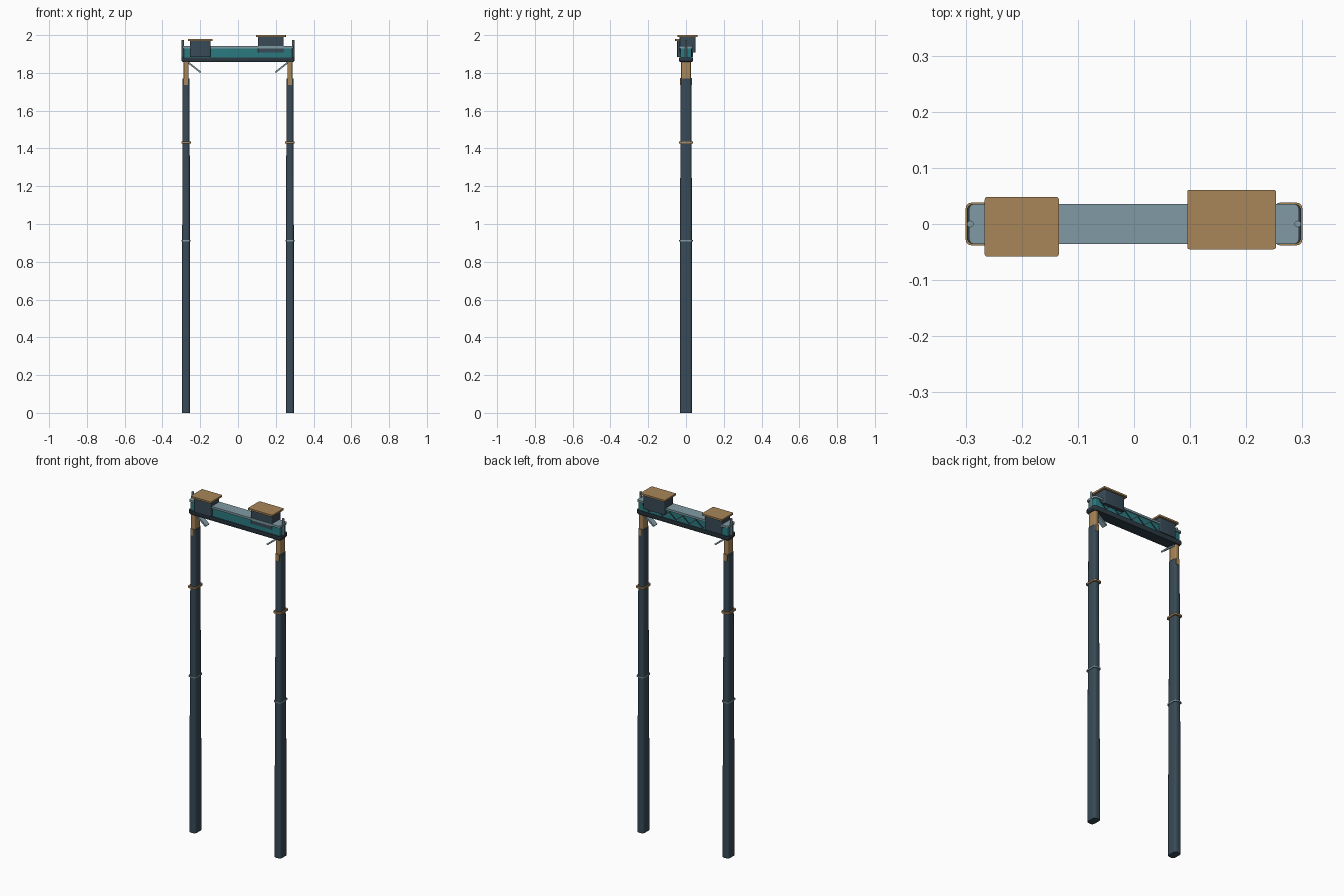
import bpy
import bmesh
import math
from mathutils import Vector

cube = bpy.data.objects.get("Cube")
if cube:
    bpy.data.objects.remove(cube, do_unlink=True)


def srgb(c):
    c /= 255
    return c / 12.92 if c <= 0.04045 else ((c + 0.055) / 1.055) ** 2.4


def material(name, r, g, b):
    m = bpy.data.materials.new(name)
    m.use_nodes = True
    col = (srgb(r), srgb(g), srgb(b), 1)
    m.diffuse_color = col
    m.node_tree.nodes["Principled BSDF"].inputs["Base Color"].default_value = col
    return m


slate = material("dark slate", 56, 74, 86)
deep = material("deep slate", 46, 60, 69)
teal = material("teal", 42, 122, 128)
tan = material("tan", 168, 134, 88)
grey = material("blue grey", 128, 154, 163)


def finish(name, bm, mat, smooth=True):
    bmesh.ops.recalc_face_normals(bm, faces=bm.faces)
    mesh = bpy.data.meshes.new(name)
    bm.to_mesh(mesh)
    bm.free()
    mesh.materials.append(mat)
    ob = bpy.data.objects.new(name, mesh)
    bpy.context.collection.objects.link(ob)
    if smooth:
        bpy.ops.object.select_all(action="DESELECT")
        ob.select_set(True)
        bpy.context.view_layer.objects.active = ob
        bpy.ops.object.shade_smooth_by_angle(angle=math.radians(35))
    return ob


def loft(name, mat, cx, cy, levels, radius, steps=4):
    """Rounded rectangle swept up through (z, half x, half y) levels."""
    bm = bmesh.new()
    rings = []
    for z, hx, hy in levels:
        ring = []
        for q, (sx, sy) in enumerate([(1, 1), (-1, 1), (-1, -1), (1, -1)]):
            for i in range(steps + 1):
                a = (q + i / steps) * math.pi / 2
                ring.append(bm.verts.new((cx + sx * (hx - radius) + radius * math.cos(a),
                                          cy + sy * (hy - radius) + radius * math.sin(a), z)))
        rings.append(ring)
    for lo, hi in zip(rings, rings[1:]):
        for i in range(len(lo)):
            j = (i + 1) % len(lo)
            bm.faces.new((lo[i], lo[j], hi[j], hi[i]))
    bm.faces.new(rings[0])
    bm.faces.new(rings[-1])
    return finish(name, bm, mat)


def bar(name, mat, a, b, width_y, thick):
    """Flat strip between two points in an xz plane."""
    a, b = Vector(a), Vector(b)
    d = b - a
    bm = bmesh.new()
    bmesh.ops.create_cube(bm, size=1)
    bmesh.ops.scale(bm, vec=(d.length, width_y, thick), verts=bm.verts)
    ob = finish(name, bm, mat, smooth=False)
    ob.location = (a + b) / 2
    ob.rotation_euler.y = -math.atan2(d.z, d.x)
    return ob


for side, s in (("right", -1), ("left", 1)):
    x = s * 0.275
    # Tapered leg with its tan sleeve
    loft(side + "_leg", slate, x, 0,
         [(0, 0.022, 0.033), (0.43, 0.022, 0.033), (1.04, 0.02, 0.031), (1.77, 0.019, 0.029)], 0.014)
    loft(side + "_upper_leg", tan, x, 0, [(1.74, 0.013, 0.026), (1.865, 0.013, 0.026)], 0.006)
    for f in (-1, 1):
        loft(side + "_sleeve_tab", tan, x, f * 0.028, [(1.735, 0.011, 0.003), (1.772, 0.011, 0.003)], 0.001, 1)
    # Leg bands
    loft(side + "_upper_band", tan, x, 0, [(1.427, 0.025, 0.038), (1.437, 0.025, 0.038)], 0.01)
    loft(side + "_lower_band", grey, x, 0, [(0.907, 0.024, 0.036), (0.914, 0.024, 0.036)], 0.012)
    # Slanted brace and end pin
    bar(side + "_brace", grey, (s * 0.262, 0, 1.854), (s * 0.198, 0, 1.803), 0.032, 0.009)
    loft(side + "_end_pin", grey, s * 0.292, 0, [(1.87, 0.006, 0.006), (1.975, 0.006, 0.006)], 0.006)

# Cross beam
loft("beam_base", deep, 0, 0, [(1.857, 0.293, 0.032), (1.864, 0.298, 0.036), (1.882, 0.298, 0.036)], 0.012)
loft("beam_body", teal, 0, 0, [(1.88, 0.288, 0.03), (1.932, 0.288, 0.03)], 0.006)
loft("beam_top", grey, 0, 0, [(1.93, 0.294, 0.036), (1.942, 0.294, 0.036)], 0.01)

# Lattice on the back of the beam
count = 12
for i in range(count):
    x0 = -0.26 + 0.52 * i / count
    x1 = x0 + 0.52 / count
    za, zb = (1.888, 1.924) if i % 2 else (1.924, 1.888)
    bar("lattice_strip", deep, (x0, 0.031, za), (x1, 0.031, zb), 0.004, 0.005)

# Two boxes with overhanging lids
for side, cx, cy, hx, hy, z0, z1 in (("right", -0.2, -0.005, 0.066, 0.053, 1.885, 1.979),
                                    ("left", 0.174, 0.008, 0.079, 0.053, 1.908, 2.0)):
    loft(side + "_box", slate, cx, cy, [(z0, hx - 0.011, hy - 0.011), (z1 - 0.008, hx - 0.011, hy - 0.011)], 0.006)
    loft(side + "_lid", tan, cx, cy, [(z1 - 0.01, hx, hy), (z1, hx, hy)], 0.004)
